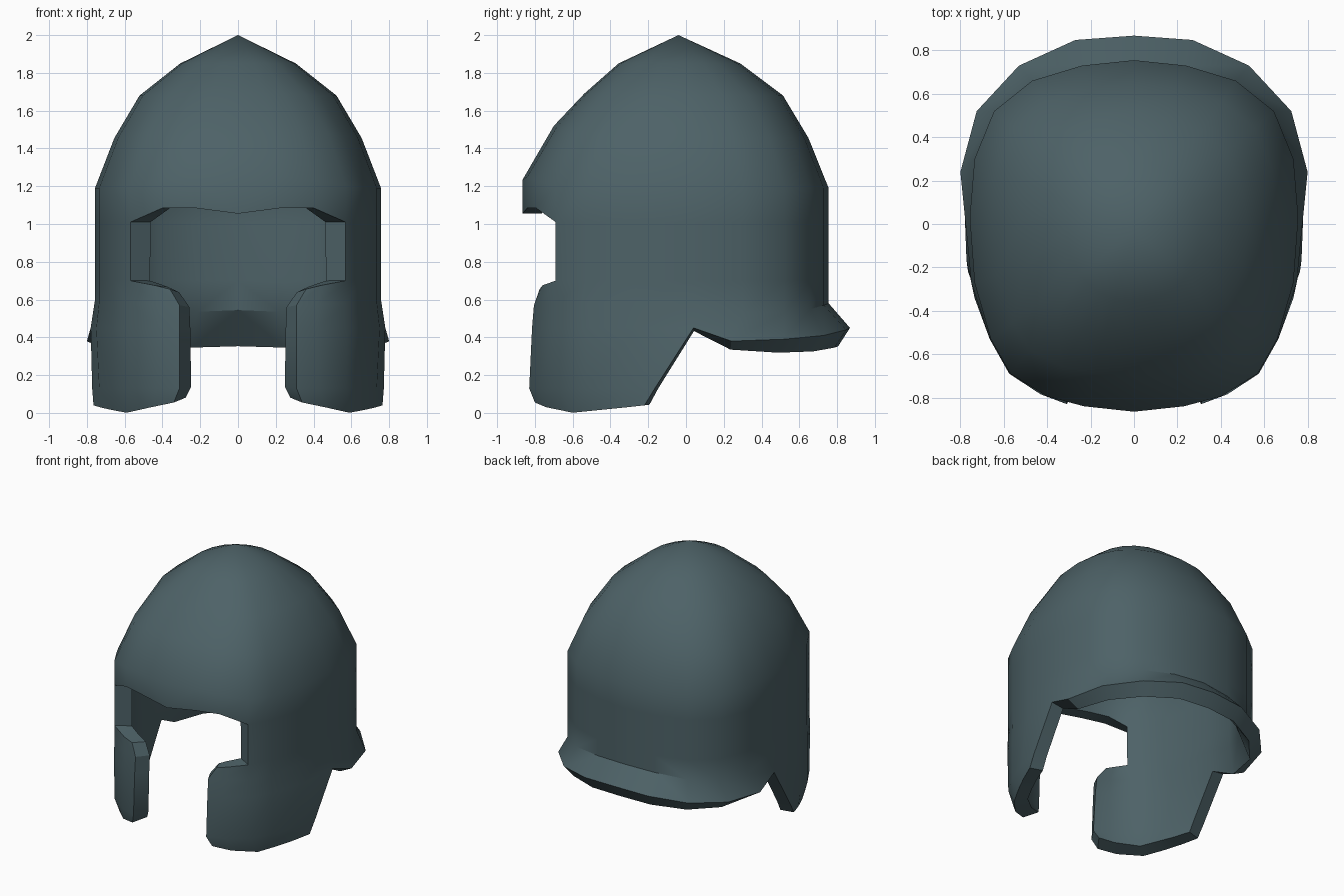
import bpy, bmesh, math
from mathutils import Vector

if "Cube" in bpy.data.objects:
    bpy.data.objects.remove(bpy.data.objects["Cube"])

# Plan outline of the right half, from front centre round to back centre
RING = [(0, -.865), (.23, -.84), (.40, -.795), (.57, -.69), (.66, -.53), (.735, -.27),
        (.757, .03), (.735, .30), (.645, .52), (.47, .66), (.24, .73), (0, .755)]
N = len(RING)
CY = -.04

steel = bpy.data.materials.new("dark steel")
steel.diffuse_color = (.075, .122, .136, 1)
steel.use_nodes = True
steel.node_tree.nodes["Principled BSDF"].inputs["Base Color"].default_value = steel.diffuse_color


def wall(heights):
    return {c: (*RING[c], z) for c, z in enumerate(heights) if z is not None}


def dome_row(side, front, round_amount, z, front_z):
    """Shrunken copy of the plan ring, rounder towards the crown."""
    row = {}
    for c, (x, y) in enumerate(RING):
        d = Vector((x, y - CY))
        a = math.atan2(d.x / .757, d.y / .81)
        ellipse = Vector((.757 * math.sin(a), .81 * math.cos(a)))
        w = max(0, -math.cos(a)) ** 3
        p = d.lerp(ellipse, round_amount) * (side + (front - side) * w)
        row[c] = (p.x, p.y + CY, z + (front_z - z) * w)
    return row


rows = []
# Bowl of the helmet, crown downwards
rows.append(dome_row(.405, .39, .8, 1.85, 1.85))
rows.append(dome_row(.69, .61, .5, 1.68, 1.69))
rows.append(dome_row(.865, .80, .05, 1.455, 1.52))
rows.append(wall([1.235, 1.25, 1.23, 1.2] + [1.19] * 8))
# Brow edge, top of the face opening
rows.append(wall([1.055, 1.085, 1.085, 1.01] + [1.01] * 8))
# Bottom of the eye opening
row = wall([None] * 3 + [.70] * 9)
row.update({1: (.36, -.775, .655), 2: (.44, -.76, .675)})
rows.append(row)
# Top of the cheek guards and of the neck guard
row = wall([None] * 3 + [.58, .58, .59, .60, .53, .53, .55, .57, .58])
row.update({1: (.31, -.805, .57), 2: (.42, -.775, .575)})
rows.append(row)
# Cheek guard middle, continuing into the flared neck guard rim
rows.append({1: (.31, -.815, .45), 2: (.42, -.78, .45), 3: (.575, -.69, .45),
             4: (.665, -.53, .45), 5: (.75, -.27, .45), 6: (.78, .04, .45),
             7: (.80, .24, .38), 8: (.725, .52, .39), 9: (.53, .73, .41),
             10: (.27, .848, .44), 11: (0, .868, .45)})
# Cheek guard lower part and bottom edge
rows.append({1: (.31, -.83, .13), 2: (.43, -.785, .13), 3: (.575, -.68, .13),
             4: (.665, -.53, .13), 5: (.735, -.34, .13), 6: (.772, -.165, .13)})
rows.append({1: (.34, -.80, .055), 2: (.46, -.74, .03), 3: (.59, -.60, .001),
             4: (.66, -.47, .014), 5: (.72, -.34, .027), 6: (.765, -.22, .04)})

bm = bmesh.new()
grid = [{c: bm.verts.new(p) for c, p in r.items()} for r in rows]
apex = bm.verts.new((0, CY, 2))
for c in range(N - 1):
    bm.faces.new((grid[0][c], grid[0][c + 1], apex))
for r in range(len(rows) - 1):
    up, lo = grid[r], grid[r + 1]
    for c in range(N - 1):
        # Leave the face opening and the gap between the cheek guards open
        if r == 4 and c < 3:
            continue
        if all(k in g for g in (up, lo) for k in (c, c + 1)):
            bm.faces.new((lo[c], lo[c + 1], up[c + 1], up[c]))

mesh = bpy.data.meshes.new("helmet_shell")
bm.to_mesh(mesh)
bm.free()
mesh.materials.append(steel)
helmet = bpy.data.objects.new("helmet_shell", mesh)
bpy.context.collection.objects.link(helmet)
bpy.context.view_layer.objects.active = helmet
helmet.select_set(True)

# Mirror to the left half, then thicken inwards
m = helmet.modifiers.new("mirror", 'MIRROR')
m.use_clip = True
m.merge_threshold = .002
bpy.ops.object.modifier_apply(modifier="mirror")
outer_count = len(helmet.data.vertices)
s = helmet.modifiers.new("thickness", 'SOLIDIFY')
s.thickness = .1
s.offset = -1
bpy.ops.object.modifier_apply(modifier="thickness")

# Widen the rims of the face opening and drop the inner neck rim
for v in helmet.data.vertices[outer_count:]:
    p = v.co
    if p.y < -.55 and p.z < 1.05 and abs(p.x) > .1:
        p.x -= math.copysign(.027, p.x)
    elif p.y > .1 and p.z < .47:
        p.z -= .03 * min(1, p.y / .5)
        p.y += .012
bpy.ops.object.shade_smooth_by_angle(angle=math.radians(33))
